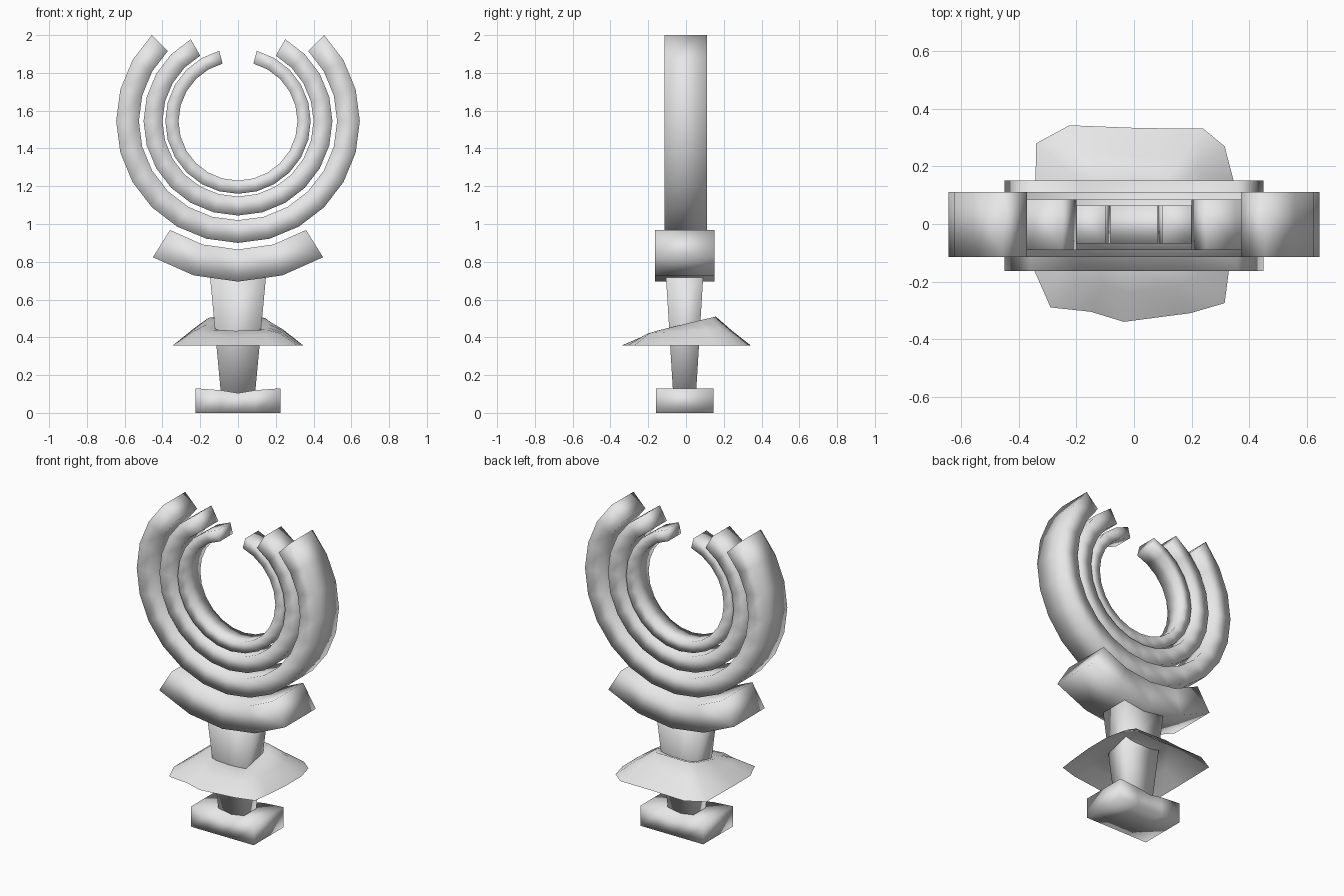
import bpy, bmesh, math

if "Cube" in bpy.data.objects:
    bpy.data.objects.remove(bpy.data.objects["Cube"])

grey = bpy.data.materials.new("plain grey")
grey.diffuse_color = (0.8, 0.8, 0.8, 1)
grey.use_nodes = True
grey.node_tree.nodes["Principled BSDF"].inputs["Base Color"].default_value = grey.diffuse_color


def finish(name, bm):
    """Turn a bmesh into a smooth shaded object."""
    bmesh.ops.recalc_face_normals(bm, faces=bm.faces)
    mesh = bpy.data.meshes.new(name)
    bm.to_mesh(mesh)
    bm.free()
    mesh.materials.append(grey)
    for p in mesh.polygons:
        p.use_smooth = True
    ob = bpy.data.objects.new(name, mesh)
    bpy.context.collection.objects.link(ob)
    return ob


def loft(name, sections, caps=True):
    """Join closed sections of equal length into a skin."""
    bm = bmesh.new()
    rings = [[bm.verts.new(p) for p in s] for s in sections]
    n = len(rings[0])
    for a, b in zip(rings, rings[1:]):
        for i in range(n):
            j = (i + 1) % n
            bm.faces.new((a[i], a[j], b[j], b[i]))
    if caps:
        bm.faces.new(rings[0])
        bm.faces.new(rings[-1])
    return finish(name, bm)


def arc(name, r_in, r_out, y0, y1, half_angle, steps, zc=1.545):
    """Square section arc, symmetric about straight down."""
    sections = []
    for i in range(steps + 1):
        a = math.radians(half_angle * (2 * i / steps - 1))
        s, c = math.sin(a), -math.cos(a)
        sections.append([(r * s, y, zc + r * c) for r, y in
                         ((r_in, y0), (r_out, y0), (r_out, y1), (r_in, y1))])
    return loft(name, sections)


# Three nested open rings
arc("outer_ring", 0.525, 0.645, -0.115, 0.112, 135, 18)
arc("middle_ring", 0.40, 0.50, -0.09, 0.085, 150, 20)
arc("inner_ring", 0.315, 0.385, -0.068, 0.064, 165, 22)

# Curved cradle below the rings
arc("cradle", 0.68, 0.85, -0.163, 0.152, 32, 4)

# Tapered stem
stem = []
for z in (0.09, 0.42, 0.77):
    x = 0.081 + 0.093 * z
    yf, yb = -0.062 - 0.061 * z, 0.047 + 0.061 * z
    stem.append([(-x, yf, z), (x, yf, z), (x, yb, z), (-x, yb, z)])
loft("stem", stem)

# Irregular flared collar around the stem
rim = [(-0.34, 0.28), (-0.225, 0.343), (0.03, 0.333), (0.24, 0.332),
       (0.315, 0.27), (0.345, 0.155), (0.345, 0.0), (0.33, -0.16),
       (0.315, -0.275), (0.195, -0.31), (-0.035, -0.34), (-0.15, -0.305),
       (-0.29, -0.29), (-0.345, -0.165), (-0.345, 0.0)]
levels = [(1.0, lambda x, y: 0.357),
          (0.70, lambda x, y: 0.41 + 0.05 * y + 0.10 * abs(x)),
          (0.46, lambda x, y: 0.472 + 0.24 * y),
          (0.22, lambda x, y: 0.45 + 0.25 * y)]
loft("collar", [[(x * s, y * s, h(x * s, y * s)) for x, y in rim]
                for s, h in levels], caps=False)

# Block foot with a shallow dip in its top
foot = [(-0.225, 0.13), (-0.09, 0.12), (0, 0.105), (0.09, 0.12), (0.225, 0.13)]
loft("foot", [[(x, -0.16, 0), (x, -0.16, z), (x, 0.145, z), (x, 0.145, 0)]
              for x, z in foot])
